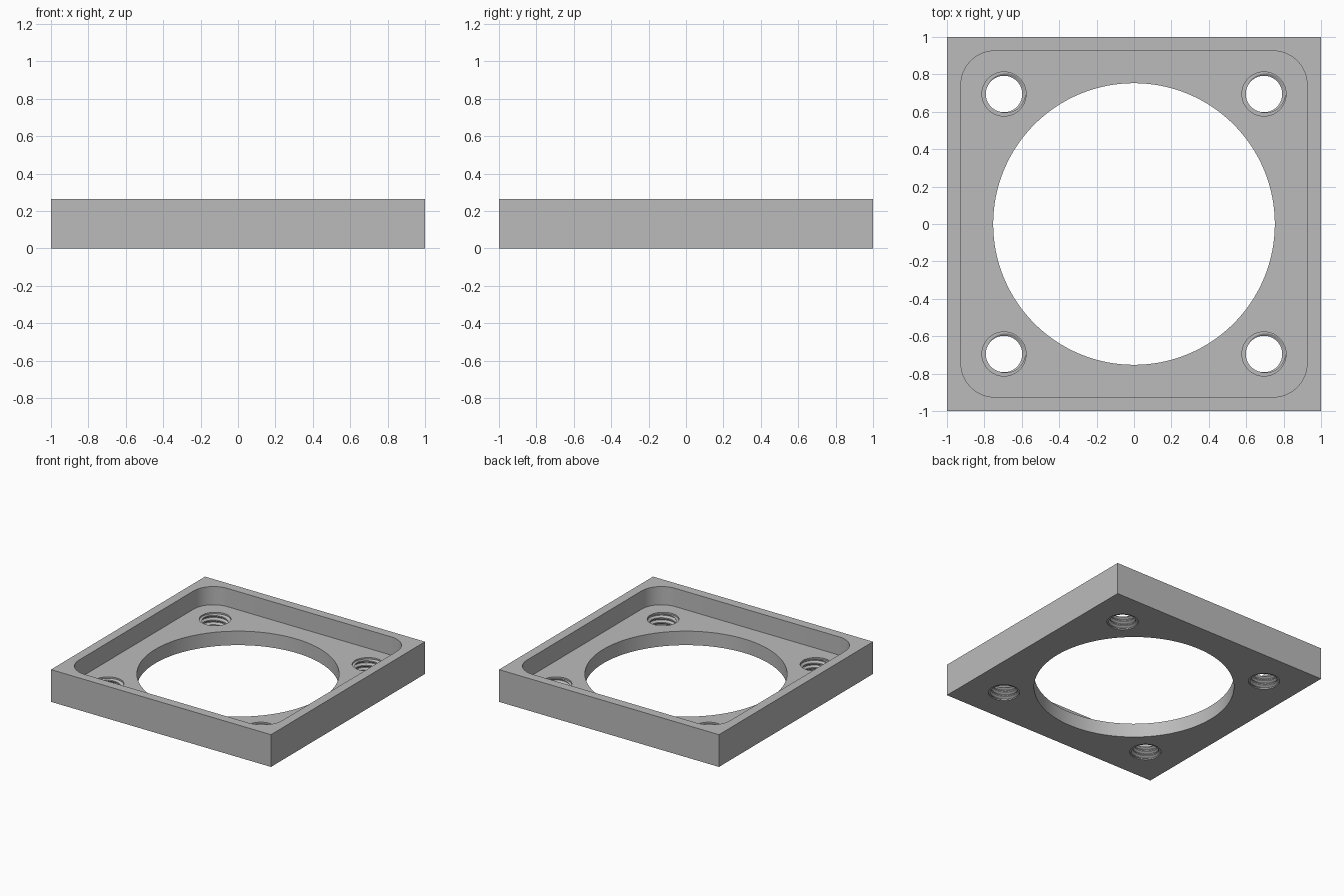
import bpy, bmesh
from math import sin, cos, pi, radians

cube = bpy.data.objects.get("Cube")
if cube:
    bpy.data.objects.remove(cube, do_unlink=True)

HEIGHT, FLOOR = 0.265, 0.115
HOLE, PITCH = 0.695, 0.038
MINOR, MAJOR = 0.0975, 0.1155

grey = bpy.data.materials.new("grey")
grey.use_nodes = True
colour = (0.5, 0.5, 0.5, 1)
grey.diffuse_color = colour
grey.node_tree.nodes["Principled BSDF"].inputs["Base Color"].default_value = colour


def make_object(name, bm):
    bmesh.ops.recalc_face_normals(bm, faces=bm.faces)
    mesh = bpy.data.meshes.new(name)
    bm.to_mesh(mesh)
    bm.free()
    mesh.materials.append(grey)
    obj = bpy.data.objects.new(name, mesh)
    bpy.context.collection.objects.link(obj)
    return obj


def prism(name, outline, low, high):
    bm = bmesh.new()
    face = bm.faces.new([bm.verts.new((x, y, low)) for x, y in outline])
    new = bmesh.ops.extrude_face_region(bm, geom=[face])["geom"]
    top = [v for v in new if isinstance(v, bmesh.types.BMVert)]
    bmesh.ops.translate(bm, verts=top, vec=(0, 0, high - low))
    return make_object(name, bm)


def circle(radius, count, cx=0, cy=0):
    return [(cx + radius * cos(2 * pi * i / count),
             cy + radius * sin(2 * pi * i / count)) for i in range(count)]


def rounded_square(half, radius, steps=12):
    points = []
    for corner, (sx, sy) in enumerate([(1, 1), (-1, 1), (-1, -1), (1, -1)]):
        for i in range(steps + 1):
            a = (corner + i / steps) * pi / 2
            points.append((sx * (half - radius) + radius * cos(a),
                           sy * (half - radius) + radius * sin(a)))
    return points


def thread(name, cx, cy, count=40):
    # One turn of the tooth profile: (fraction of pitch, radius)
    tooth = [(0, MINOR), (0.25, MINOR), (0.56, MAJOR), (0.69, MAJOR)]
    size = len(tooth)
    low, turns = -2 * PITCH, 7
    bm = bmesh.new()
    grid = []
    for i in range(count):
        a = 2 * pi * i / count
        grid.append([])
        for j in range(size * turns + 1):
            part, r = tooth[j % size]
            z = low + PITCH * (j // size + part + i / count)
            grid[i].append(bm.verts.new((cx + r * cos(a), cy + r * sin(a), z)))

    def vert(i, j):
        return grid[i][j] if i < count else grid[0][j + size]

    rows = size * (turns - 1)
    for i in range(count):
        for j in range(rows):
            bm.faces.new([vert(i, j), vert(i + 1, j), vert(i + 1, j + 1), vert(i, j + 1)])
    # Close both helical ends with a fan to the axis
    for j, z in ((0, low - PITCH), (rows, low + (turns + 1) * PITCH)):
        tip = bm.verts.new((cx, cy, z))
        loop = [vert(i, j) for i in range(count + 1)]
        loop += [vert(0, j + k) for k in range(size - 1, 0, -1)]
        for a, b in zip(loop, loop[1:] + loop[:1]):
            bm.faces.new([a, b, tip])
    loose = [v for v in bm.verts if not v.link_faces]
    bmesh.ops.delete(bm, geom=loose, context='VERTS')
    return make_object(name, bm)


# Square plate
plate = prism("square_plate", [(-1, -1), (1, -1), (1, 1), (-1, 1)], 0, HEIGHT)

# Shallow tray and central bore
cutters = [prism("tray_cutter", rounded_square(0.925, 0.18), FLOOR, HEIGHT + 0.1),
           prism("bore_cutter", circle(0.753, 128), -0.1, HEIGHT + 0.1)]

# Threaded corner holes with a thin relief at each mouth
for cx in (-HOLE, HOLE):
    for cy in (-HOLE, HOLE):
        cutters.append(thread("thread_cutter", cx, cy))
        rim = circle(0.118, 48, cx, cy)
        cutters.append(prism("upper_relief_cutter", rim, FLOOR - 0.012, FLOOR + 0.05))
        cutters.append(prism("lower_relief_cutter", rim, -0.05, 0.008))

bpy.ops.object.select_all(action='DESELECT')
bpy.context.view_layer.objects.active = plate
plate.select_set(True)
for cutter in cutters:
    cutter.hide_render = True
    mod = plate.modifiers.new("cut", 'BOOLEAN')
    mod.operation = 'DIFFERENCE'
    mod.solver = 'EXACT'
    mod.object = cutter
    bpy.ops.object.modifier_apply(modifier=mod.name)
    bpy.data.objects.remove(cutter, do_unlink=True)

bpy.ops.object.shade_smooth_by_angle(angle=radians(25))
